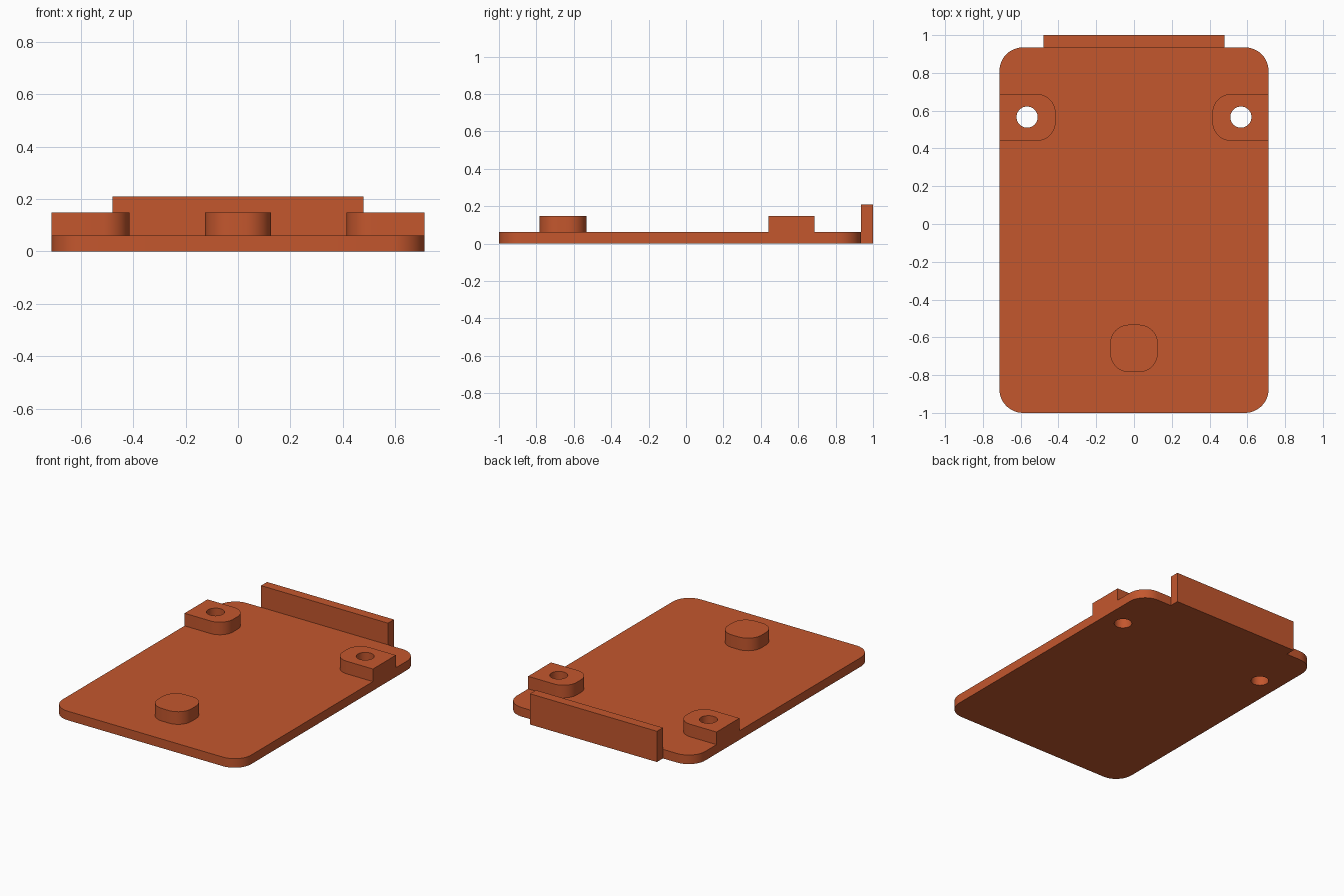
import bpy, bmesh, math

if "Cube" in bpy.data.objects:
    bpy.data.objects.remove(bpy.data.objects["Cube"])

orange = bpy.data.materials.new("burnt_orange")
orange.diffuse_color = (0.55, 0.095, 0.027, 1)
orange.use_nodes = True
orange.node_tree.nodes["Principled BSDF"].inputs["Base Color"].default_value = orange.diffuse_color


def slab(name, x0, x1, y0, y1, z0, z1, radii=(0, 0, 0, 0), steps=12):
    """Extruded rectangle; radii run counter-clockwise from the +x +y corner."""
    corners = [(x1, y1, -1, -1), (x0, y1, 1, -1), (x0, y0, 1, 1), (x1, y0, -1, 1)]
    pts = []
    for i, ((x, y, sx, sy), r) in enumerate(zip(corners, radii)):
        n = steps if r else 0
        for k in range(n + 1):
            a = math.pi / 2 * (i + k / max(n, 1))
            pts.append((x + sx * r + r * math.cos(a), y + sy * r + r * math.sin(a)))
    bm = bmesh.new()
    face = bm.faces.new([bm.verts.new((x, y, z0)) for x, y in pts])
    ext = bmesh.ops.extrude_face_region(bm, geom=[face])["geom"]
    bmesh.ops.translate(bm, vec=(0, 0, z1 - z0),
                        verts=[g for g in ext if isinstance(g, bmesh.types.BMVert)])
    bmesh.ops.recalc_face_normals(bm, faces=bm.faces)
    me = bpy.data.meshes.new(name)
    bm.to_mesh(me)
    bm.free()
    me.materials.append(orange)
    ob = bpy.data.objects.new(name, me)
    bpy.context.collection.objects.link(ob)
    return ob


def combine(target, tool, operation):
    """Apply a boolean and discard the tool."""
    mod = target.modifiers.new("combine", "BOOLEAN")
    mod.object, mod.operation, mod.solver = tool, operation, "EXACT"
    bpy.context.view_layer.objects.active = target
    bpy.ops.object.modifier_apply(modifier=mod.name)
    bpy.data.objects.remove(tool, do_unlink=True)


W, T, TOP = 0.7125, 0.062, 0.148   # half width, plate thickness, boss height
R = 0.1                            # boss corner radius

# Base plate with rounded corners
plate = slab("cover_plate", -W, W, -1, 0.935, 0, T, (0.125,) * 4)

# Screw bosses, flush with the plate sides
combine(plate, slab("right_boss", 0.415, W, 0.44, 0.688, T / 2, TOP, (0, R, R, 0)), "UNION")
combine(plate, slab("left_boss", -W, -0.415, 0.44, 0.688, T / 2, TOP, (R, 0, 0, R)), "UNION")

# Front support pad
combine(plate, slab("front_pad", -0.126, 0.126, -0.784, -0.533, T / 2, TOP, (R,) * 4), "UNION")

# Upright back wall
combine(plate, slab("back_wall", -0.48, 0.48, 0.935, 1, 0, 0.21), "UNION")

# Screw holes through bosses and plate
h, r = 0.566, 0.056
for s in (-1, 1):
    hole = slab("hole_cutter", s * h - r, s * h + r, h - r, h + r, -0.1, 0.3, (r,) * 4)
    bm = bmesh.new()
    bm.from_mesh(hole.data)
    bmesh.ops.remove_doubles(bm, verts=bm.verts, dist=1e-4)
    bm.to_mesh(hole.data)
    bm.free()
    combine(plate, hole, "DIFFERENCE")

# Smooth the rounded walls, keep the edges sharp
bpy.ops.object.select_all(action="DESELECT")
plate.select_set(True)
bpy.context.view_layer.objects.active = plate
bpy.ops.object.shade_smooth_by_angle(angle=math.radians(30))
